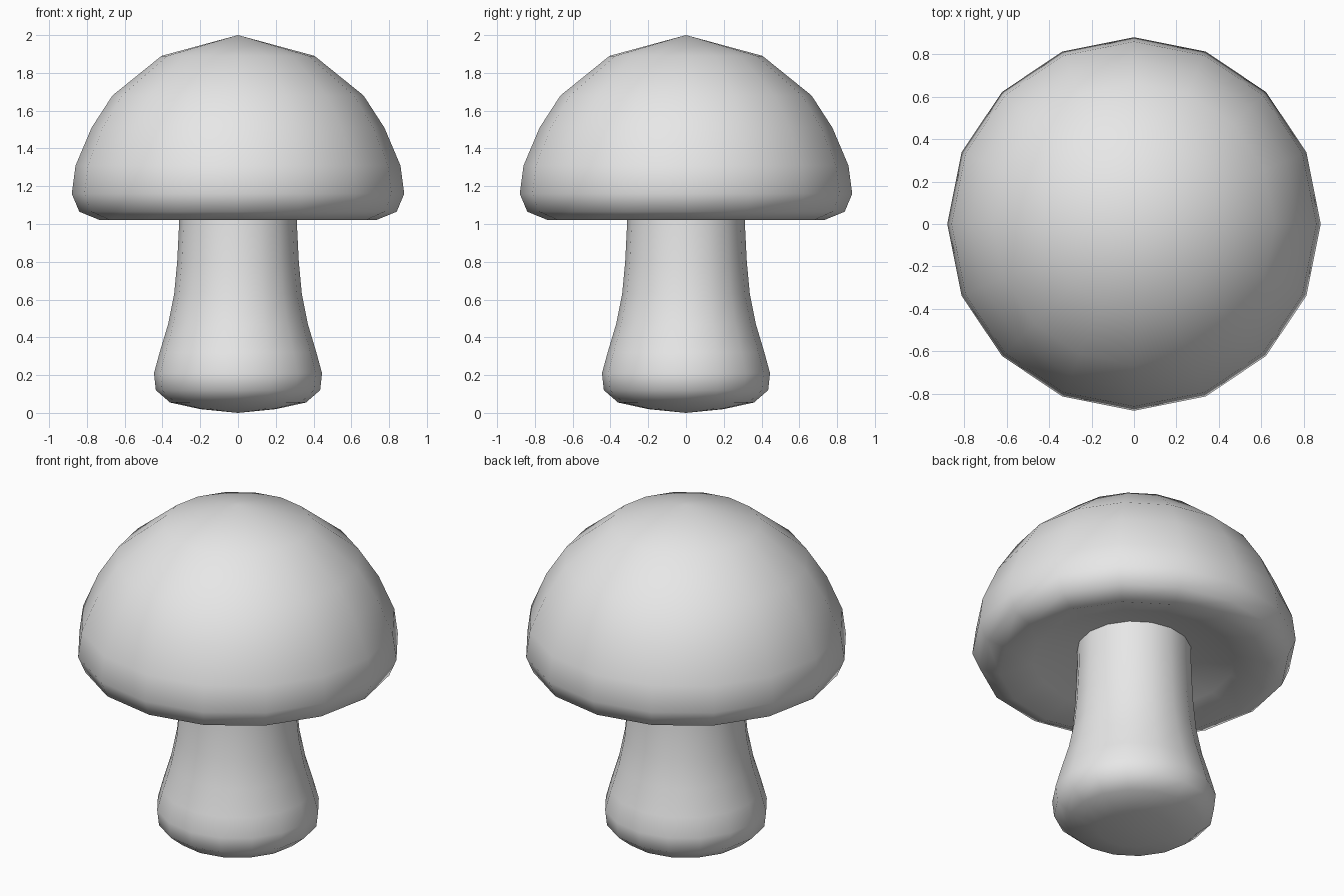
import bpy, bmesh
from math import tau
from mathutils import Matrix

old = bpy.data.objects.get("Cube")
if old:
    bpy.data.objects.remove(old, do_unlink=True)

SIDES = 16

grey = bpy.data.materials.new("light grey")
grey.use_nodes = True
colour = (0.8, 0.8, 0.8, 1)
grey.diffuse_color = colour
grey.node_tree.nodes["Principled BSDF"].inputs["Base Color"].default_value = colour


def lathe(name, profile):
    """Turn (radius, height) points, listed bottom to top, round the z axis."""
    bm = bmesh.new()
    verts = [bm.verts.new((r, 0, z)) for r, z in profile]
    edges = [bm.edges.new(pair) for pair in zip(verts, verts[1:])]
    bmesh.ops.spin(bm, geom=verts + edges, cent=(0, 0, 0), axis=(0, 0, 1),
                   angle=tau, steps=SIDES)
    bmesh.ops.remove_doubles(bm, verts=bm.verts, dist=0.001)
    bmesh.ops.recalc_face_normals(bm, faces=bm.faces)
    for face in bm.faces:
        face.smooth = True
    mesh = bpy.data.meshes.new(name)
    bm.to_mesh(mesh)
    bm.free()
    mesh.materials.append(grey)
    obj = bpy.data.objects.new(name, mesh)
    bpy.context.collection.objects.link(obj)
    return obj


# Stem: rounded foot, bulge, then a taper up into the cap
lathe("stem", [
    (0, 0.0), (0.2, 0.02), (0.36, 0.055), (0.435, 0.12), (0.445, 0.21),
    (0.415, 0.32), (0.37, 0.47), (0.338, 0.63), (0.322, 0.8),
    (0.312, 1.0), (0.31, 1.16),
])

# Cap: hollowed underside, rolled rim and dome
lathe("cap", [
    (0, 1.16), (0.31, 1.14), (0.55, 1.075), (0.73, 1.02), (0.84, 1.065),
    (0.88, 1.16), (0.86, 1.31), (0.775, 1.51), (0.665, 1.68),
    (0.405, 1.89), (0, 2.0),
])
